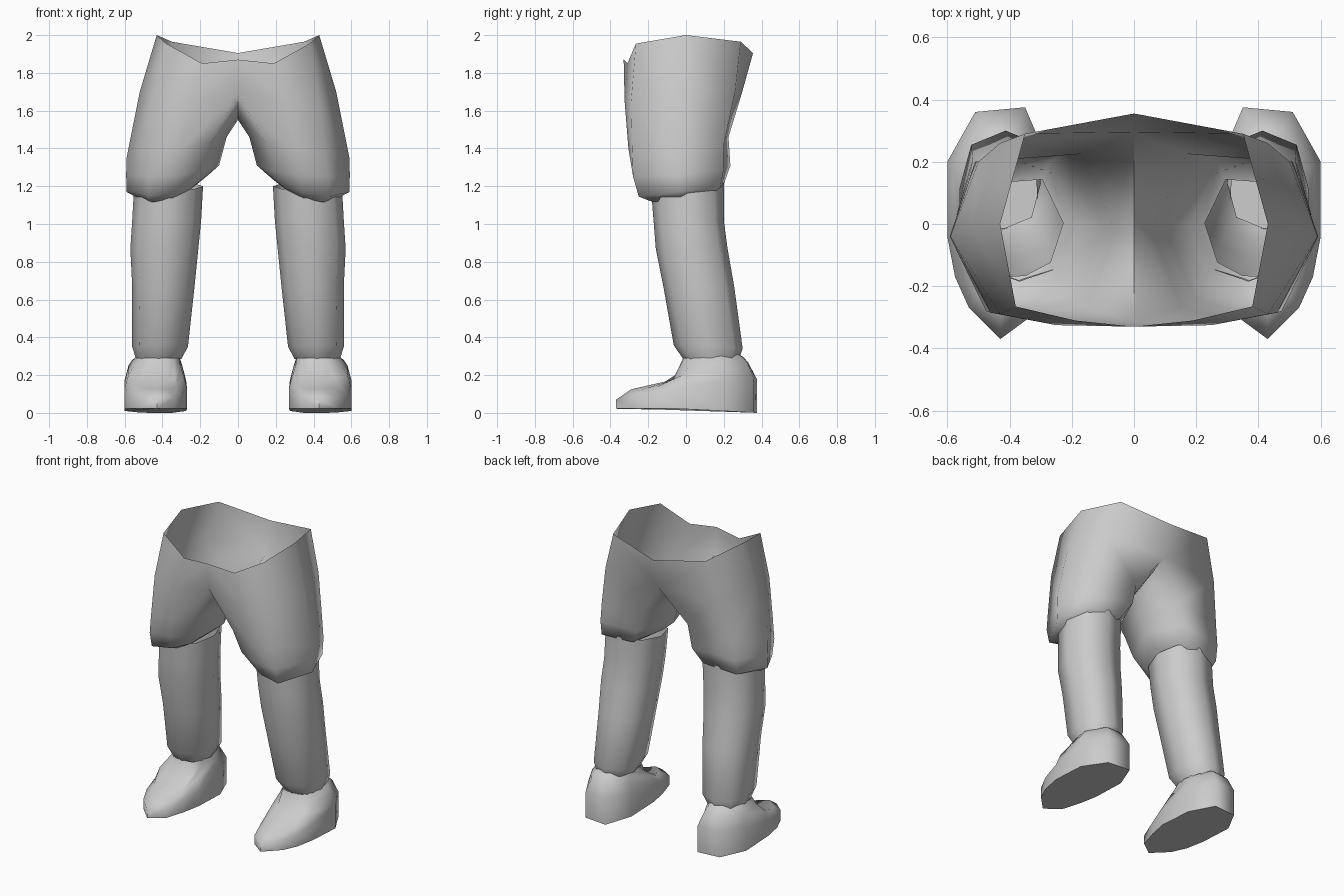
import bpy, bmesh, math

cube = bpy.data.objects.get("Cube")
if cube:
    bpy.data.objects.remove(cube, do_unlink=True)

# One plain grey for everything
grey = bpy.data.materials.new("light grey")
grey.use_nodes = True
grey.diffuse_color = (0.6, 0.6, 0.6, 1)
bsdf = grey.node_tree.nodes["Principled BSDF"]
bsdf.inputs["Base Color"].default_value = (0.6, 0.6, 0.6, 1)
bsdf.inputs["Roughness"].default_value = 0.8


def strip(bm, upper, lower, closed=True):
    """Join two rings of equal length, listed counter-clockwise from above."""
    n = len(lower)
    for i in range(n if closed else n - 1):
        j = (i + 1) % n
        bm.faces.new((upper[i], lower[i], lower[j], upper[j]))


def add_ring(bm, points):
    return [bm.verts.new(p) for p in points]


def finish(name, bm, angle):
    """Turn the left half into a mirrored, smooth object."""
    mesh = bpy.data.meshes.new(name)
    bm.to_mesh(mesh)
    bm.free()
    mesh.materials.append(grey)
    obj = bpy.data.objects.new(name, mesh)
    bpy.context.collection.objects.link(obj)
    mirror = obj.modifiers.new("mirror", 'MIRROR')
    mirror.use_clip = True
    mirror.merge_threshold = 0.001
    bpy.ops.object.select_all(action='DESELECT')
    bpy.context.view_layer.objects.active = obj
    obj.select_set(True)
    bpy.ops.object.modifier_apply(modifier="mirror")
    bpy.ops.object.shade_smooth_by_angle(angle=math.radians(angle))
    return obj


# Shorts: half rings from front centre round the side to back centre
waist = [(0, -0.33, 1.87), (0.19, -0.31, 1.85), (0.38, -0.265, 1.955),
         (0.43, 0, 2.0), (0.35, 0.29, 1.965), (0, 0.355, 1.905)]
hips = [(0, -0.315, 1.69), (0.25, -0.325, 1.65), (0.43, -0.29, 1.66),
        (0.52, -0.02, 1.70), (0.43, 0.26, 1.70), (0, 0.295, 1.69)]
crotch = (0, 0, 1.55)
# Closed thigh rings, the last point of each on the inner thigh
thigh = [(0.15, -0.27, 1.43), (0.30, -0.305, 1.40), (0.46, -0.285, 1.39),
         (0.59, -0.04, 1.35), (0.50, 0.20, 1.42), (0.17, 0.225, 1.46),
         (0.06, -0.02, 1.46)]
cuff = [(0.19, -0.235, 1.28), (0.32, -0.28, 1.26), (0.475, -0.28, 1.25),
        (0.592, -0.04, 1.26), (0.51, 0.20, 1.29), (0.21, 0.235, 1.31),
        (0.10, -0.01, 1.31)]
hem = [(0.235, -0.18, 1.20), (0.34, -0.24, 1.165), (0.48, -0.25, 1.145),
       (0.59, -0.04, 1.17), (0.515, 0.18, 1.19), (0.27, 0.20, 1.21),
       (0.18, 0, 1.24)]
# Underside of the hem, turned in to meet the leg
lip = [(0.37 + (x - 0.37) * 0.75, 0.01 + (y - 0.01) * 0.7, z - 0.03)
       for x, y, z in hem]

bm = bmesh.new()
top = add_ring(bm, waist)
hip = add_ring(bm, hips)
strip(bm, top, hip, closed=False)
above = hip + [bm.verts.new(crotch)]
for points in (thigh, cuff, hem, lip):
    below = add_ring(bm, points)
    strip(bm, above, below)
    above = below
finish("shorts", bm, 75)


# Legs: rounded octagon sections given as z, x range, y range
def octagon(z, x0, x1, y0, y1, slope=0.0):
    cx, cy, rx, ry = (x0 + x1) / 2, (y0 + y1) / 2, (x1 - x0) / 2, (y1 - y0) / 2
    pts = []
    for k in range(8):
        a = math.radians(-90 + 45 * k)
        f = 1.06 if k % 2 else 1.0
        y = cy + ry * f * math.sin(a)
        pts.append((cx + rx * f * math.cos(a), y, z + slope * (y - cy)))
    return pts


sections = [(1.20, 0.185, 0.55, -0.185, 0.20, 0.1),
            (1.02, 0.195, 0.56, -0.172, 0.20, 0.0),
            (0.87, 0.210, 0.57, -0.160, 0.22, 0.0),
            (0.67, 0.230, 0.56, -0.120, 0.255, 0.0),
            (0.35, 0.265, 0.56, -0.065, 0.30, -0.05),
            (0.285, 0.30, 0.54, -0.015, 0.28, 0.0)]
bm = bmesh.new()
above = None
for s in sections:
    below = add_ring(bm, octagon(*s))
    if above:
        strip(bm, above, below)
    above = below
finish("legs", bm, 75)

# Shoes: eleven-point outline starting at the toe
outline = [(0.43, -0.37), (0.53, -0.27), (0.575, -0.17), (0.60, -0.04),
           (0.60, 0.20), (0.51, 0.36), (0.35, 0.375), (0.275, 0.20),
           (0.27, -0.04), (0.295, -0.17), (0.335, -0.30)]
vamp = [(0.43, -0.29, 0.125), (0.50, -0.23, 0.125), (0.535, -0.15, 0.14),
        (0.58, -0.02, 0.20), (0.58, 0.19, 0.25), (0.49, 0.325, 0.265),
        (0.37, 0.33, 0.265), (0.295, 0.19, 0.25), (0.29, -0.02, 0.20),
        (0.325, -0.15, 0.14), (0.365, -0.24, 0.125)]
instep = [(0.425, -0.07, 0.175), (0.48, -0.065, 0.175), (0.515, -0.05, 0.185),
          (0.55, 0.02, 0.25), (0.56, 0.18, 0.28), (0.475, 0.30, 0.295),
          (0.38, 0.305, 0.295), (0.305, 0.18, 0.28), (0.305, 0.02, 0.25),
          (0.335, -0.05, 0.185), (0.37, -0.065, 0.175)]
ankle = [(0.42, -0.015, 0.29), (0.46, -0.01, 0.29), (0.49, 0.0, 0.29),
         (0.53, 0.06, 0.29), (0.535, 0.18, 0.30), (0.46, 0.275, 0.31),
         (0.385, 0.275, 0.31), (0.315, 0.18, 0.30), (0.31, 0.06, 0.29),
         (0.34, 0.0, 0.29), (0.38, -0.01, 0.29)]
side = [(x, y, 0.07 + 0.11 * min(1, (y + 0.37) / 0.6)) for x, y in outline]
sole = [(x, y, 0.022 - 0.022 * max(0, y) / 0.375) for x, y in outline]

bm = bmesh.new()
above = add_ring(bm, ankle)
for points in (instep, vamp, side, sole):
    below = add_ring(bm, points)
    strip(bm, above, below)
    above = below
bm.faces.new(list(reversed(above)))
finish("shoes", bm, 75)
